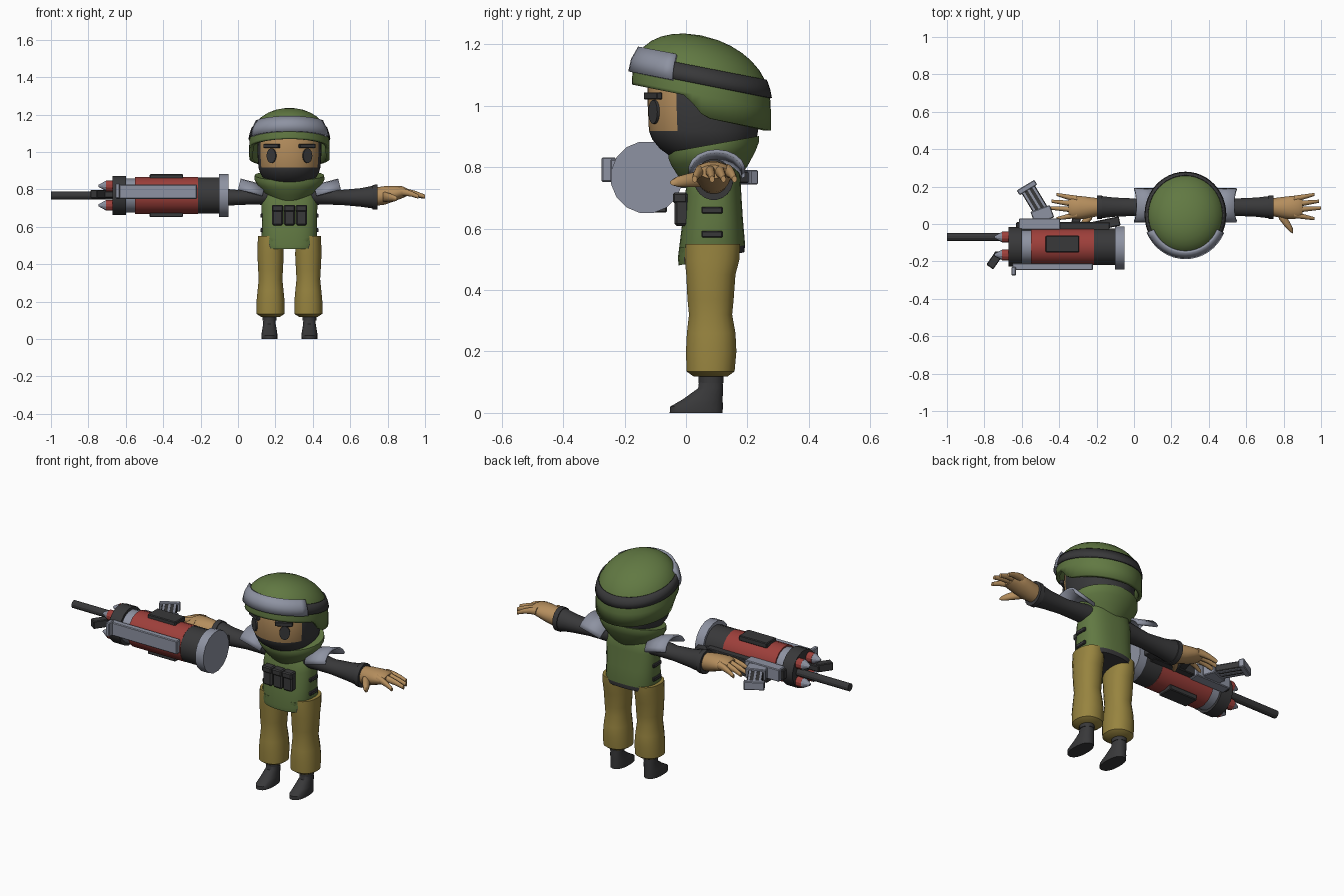
import bpy, bmesh
from math import sin, cos, pi, radians, copysign
from mathutils import Vector

if "Cube" in bpy.data.objects:
    bpy.data.objects.remove(bpy.data.objects["Cube"])

MID = 0.275          # body centre line on x
SIDES = (("left", 1), ("right", -1))


def material(name, color):
    m = bpy.data.materials.new(name)
    m.use_nodes = True
    m.diffuse_color = (*color, 1)
    m.node_tree.nodes["Principled BSDF"].inputs["Base Color"].default_value = (*color, 1)
    return m


green = material("olive green", (0.12, 0.19, 0.055))
dark = material("charcoal", (0.04, 0.04, 0.042))
skin = material("tan skin", (0.46, 0.27, 0.11))
khaki = material("khaki", (0.31, 0.23, 0.05))
red = material("dull red", (0.34, 0.05, 0.043))
grey = material("steel grey", (0.27, 0.29, 0.36))


def finish(name, bm, mats, rule=None, smooth=40, recalc=True):
    """Turn a bmesh into a shaded, coloured object."""
    bmesh.ops.remove_doubles(bm, verts=bm.verts, dist=0.0001)
    if recalc:
        bmesh.ops.recalc_face_normals(bm, faces=bm.faces)
    for f in bm.faces:
        f.smooth = smooth > 0
        if rule:
            f.material_index = rule(f.calc_center_median())
    mesh = bpy.data.meshes.new(name)
    bm.to_mesh(mesh)
    bm.free()
    if smooth:
        mesh.set_sharp_from_angle(angle=radians(smooth))
    for m in mats:
        mesh.materials.append(m)
    obj = bpy.data.objects.new(name, mesh)
    bpy.context.collection.objects.link(obj)
    return obj


def loft(name, rings, mats, axis="z", n=20, power=2.0, tilt=0.0, rule=None, smooth=40):
    """Skin superellipse rings (position, centre a, centre b, radius a, radius b)."""
    bm = bmesh.new()
    loops = []
    for p, a, b, ra, rb in rings:
        loop = []
        for k in range(n):
            t = 2 * pi * (k + 0.5) / n
            u = a + ra * copysign(abs(cos(t)) ** (2 / power), cos(t))
            v = b + rb * copysign(abs(sin(t)) ** (2 / power), sin(t))
            co = (u, v, p + tilt * (v - 0.09)) if axis == "z" else (p, u, v)
            loop.append(bm.verts.new(co))
        loops.append(loop)
    for lo, hi in zip(loops, loops[1:]):
        for k in range(n):
            j = (k + 1) % n
            bm.faces.new((lo[k], lo[j], hi[j], hi[k]))
    bm.faces.new(loops[0])
    bm.faces.new(loops[-1])
    return finish(name, bm, mats, rule, smooth)


def cylinder(name, x0, x1, y, z, r0, mat, r1=None, n=16):
    r1 = r0 if r1 is None else r1
    return loft(name, [(x0, y, z, r0, r0), (x1, y, z, r1, r1)], [mat], "x", n, smooth=25)


def box(name, loc, size, mat, turn=0.0, bevel=0.004):
    bm = bmesh.new()
    bmesh.ops.create_cube(bm, size=1)
    bmesh.ops.scale(bm, vec=size, verts=bm.verts)
    obj = finish(name, bm, [mat], smooth=0)
    obj.location = loc
    obj.rotation_euler.z = radians(turn)
    if bevel:
        mod = obj.modifiers.new("bevel", "BEVEL")
        mod.width, mod.segments = bevel, 1
    return obj


def sheet(name, nu, nv, point, mat, thick, offset):
    """Grid of point(u, v) given a thickness."""
    bm = bmesh.new()
    vs = [[bm.verts.new(point(i, j)) for j in range(nv)] for i in range(nu)]
    for i in range(nu - 1):
        for j in range(nv - 1):
            bm.faces.new((vs[i][j], vs[i][j + 1], vs[i + 1][j + 1], vs[i + 1][j]))
    obj = finish(name, bm, [mat], recalc=False)
    mod = obj.modifiers.new("thickness", "SOLIDIFY")
    mod.thickness, mod.offset = thick, offset
    return obj


# Helmet, band and goggles share one tilted dome
def dome(name, rows, half_angle, cols, mat, thick, offset):
    def point(i, j):
        a = radians(half_angle) * (2 * j / (cols - 1) - 1)
        w = rows[i]
        if w is None:     # rim: high brim in front, low over the neck
            y = 0.05 - 0.226 * cos(a)
            w = 1.02 - 0.06 * min(1, max(0, y / 0.06))
        r = max(0, 1 - max(0, (w - 1.02) / 0.205) ** 2.6) ** 0.5
        y = 0.05 - 0.226 * r * cos(a)
        return (MID + 0.215 * r * sin(a), y, w - 0.2 * (y - 0.07))
    return sheet(name, len(rows), cols, point, mat, thick, offset)


dome("helmet", [None, 1.03, 1.06, 1.09, 1.12, 1.15, 1.175, 1.195, 1.21, 1.22, 1.225],
     180, 49, green, 0.02, -1)
dome("helmet_band", [1.065, 1.09, 1.12], 180, 49, dark, 0.006, 1)
dome("goggles", [1.06, 1.1, 1.143], 66, 17, grey, 0.014, 1)

# Head: dark mask with an open face
loft("head", [(0.82, MID, 0.07, 0.1, 0.1), (0.86, MID, 0.065, 0.14, 0.15),
              (0.89, MID, 0.06, 0.158, 0.17), (0.918, MID, 0.057, 0.166, 0.178),
              (1.0, MID, 0.055, 0.172, 0.18), (1.06, MID, 0.055, 0.17, 0.18),
              (1.12, MID, 0.055, 0.16, 0.165)],
     [dark, skin], n=48, power=2.2,
     rule=lambda c: int(c.y < -0.035 and c.z > 0.918))
for side, s in SIDES:
    bm = bmesh.new()
    bmesh.ops.create_cone(bm, cap_ends=True, segments=20, radius1=1, radius2=1, depth=1)
    bmesh.ops.scale(bm, vec=(0.028, 0.039, 0.009), verts=bm.verts)
    eye = finish(side + "_eye", bm, [dark])
    eye.location = (MID + s * 0.096, -0.104, 0.98)
    eye.rotation_euler = (radians(90), 0, s * radians(31))
    box(side + "_eyebrow", (MID + s * 0.094, -0.108, 1.032), (0.092, 0.02, 0.022),
        dark, s * 28, 0.002)

# Collar and vest
loft("collar", [(0.75, MID, 0.09, 0.1, 0.085), (0.79, MID, 0.09, 0.145, 0.115),
                (0.83, MID, 0.09, 0.175, 0.138), (0.855, MID, 0.09, 0.188, 0.148),
                (0.875, MID, 0.09, 0.186, 0.148)], [green], n=32, tilt=0.18)
loft("vest", [(0.503, MID, 0.083, 0.142, 0.107), (0.526, MID, 0.083, 0.15, 0.11),
              (0.62, MID, 0.085, 0.147, 0.1), (0.72, MID, 0.087, 0.15, 0.092),
              (0.78, MID, 0.09, 0.14, 0.085), (0.81, MID, 0.09, 0.11, 0.07)],
     [green, dark], n=32, power=2.6, tilt=0.2,
     rule=lambda c: int(c.y > 0 and c.z < 0.518 + 0.2 * (c.y - 0.09)))
loft("front_flap", [(0.483, MID, 0.0, 0.07, 0.022), (0.5, MID, 0.0, 0.1, 0.026),
                    (0.54, MID, 0.0, 0.11, 0.022)], [green], n=20)
for k in (-1, 0, 1):
    x = MID + k * 0.064
    box("chest_pouch", (x, -0.014, 0.658), (0.058, 0.046, 0.1), dark, bevel=0.008)
    box("pouch_flap", (x, -0.019, 0.7), (0.061, 0.048, 0.035), dark, bevel=0.006)

for side, s in SIDES:
    for z in (0.66, 0.582):
        box(side + "_vest_strap", (MID + s * 0.148, 0.085, z), (0.016, 0.07, 0.022), dark)

    # Trousers and boots
    x = MID + s * 0.101
    loft(side + "_trouser_leg",
         [(0.118, x, 0.08, 0.05, 0.055), (0.135, x, 0.08, 0.076, 0.079),
          (0.2, x, 0.082, 0.076, 0.083), (0.26, x, 0.082, 0.07, 0.08),
          (0.32, x, 0.08, 0.064, 0.071), (0.37, x, 0.08, 0.067, 0.076),
          (0.45, x, 0.081, 0.071, 0.081), (0.5, x, 0.085, 0.07, 0.09),
          (0.55, x, 0.087, 0.068, 0.09)], [khaki], power=2.2)
    x = MID + s * 0.107
    loft(side + "_boot",
         [(0, x, 0.033, 0.043, 0.087), (0.02, x, 0.034, 0.044, 0.087),
          (0.045, x, 0.055, 0.04, 0.065), (0.08, x, 0.08, 0.034, 0.041),
          (0.13, x, 0.082, 0.032, 0.036)], [dark], power=2.3)
    loft(side + "_boot_cuff", [(0.098, x, 0.082, 0.037, 0.041),
                               (0.122, x, 0.082, 0.037, 0.041)], [dark])

    # Sleeve and cuff
    def along(rings):
        return [(MID + s * d, *rest) for d, *rest in rings]
    loft(side + "_sleeve", along([
        (0.08, 0.09, 0.77, 0.06, 0.055), (0.18, 0.09, 0.763, 0.053, 0.045),
        (0.27, 0.09, 0.757, 0.047, 0.04), (0.38, 0.09, 0.757, 0.052, 0.05),
        (0.45, 0.09, 0.759, 0.06, 0.062)]), [dark], "x")
    loft(side + "_cuff", along([
        (0.445, 0.09, 0.759, 0.064, 0.066), (0.472, 0.09, 0.76, 0.064, 0.067)]), [dark], "x")

    # Hand: palm, four fingers and a thumb
    loft(side + "_palm", along([
        (0.465, 0.09, 0.762, 0.048, 0.05), (0.51, 0.088, 0.768, 0.056, 0.05),
        (0.56, 0.088, 0.778, 0.062, 0.042), (0.605, 0.088, 0.785, 0.06, 0.032),
        (0.625, 0.088, 0.785, 0.045, 0.022)]), [skin], "x")
    for finger, y0, y1, tip in (("little", 0.133, 0.158, 0.69), ("ring", 0.105, 0.122, 0.715),
                                ("middle", 0.077, 0.085, 0.725), ("index", 0.05, 0.028, 0.69)):
        step = (tip - 0.58) / 3
        loft(f"{side}_{finger}_finger", along([
            (0.58 + step * k, y0 + (y1 - y0) * k / 3, 0.788 - 0.006 * k * k / 2,
             0.019 - 0.0035 * k, 0.023 - 0.004 * k) for k in range(4)]),
            [skin], "x", n=10, smooth=60)
    loft(side + "_thumb", along([
        (0.5, 0.06, 0.762, 0.035, 0.028), (0.535, 0.015, 0.757, 0.034, 0.023),
        (0.56, -0.018, 0.753, 0.026, 0.018), (0.575, -0.038, 0.75, 0.014, 0.01)]),
        [skin], "x", n=12, smooth=60)

    # Arched shoulder plate, rising outward
    def arch(i, j):
        a = radians(-80 + 20 * j)
        return (MID + s * (0.132 + 0.13 * i + 0.015 * (1 - cos(a))), 0.1 + 0.088 * sin(a),
                0.755 + 0.034 * i + 0.063 * cos(a))
    sheet(side + "_shoulder_plate", 2, 9, arch, grey, 0.012, 0)

# Launcher drum, along x
GY, GZ = -0.122, 0.767
cylinder("launcher_end_plate", -0.102, -0.05, GY - 0.006, GZ, 0.118, grey)
cylinder("launcher_rear_drum", -0.22, -0.1, GY, GZ, 0.099, dark)
cylinder("launcher_body", -0.55, -0.215, GY, GZ, 0.1, red)
cylinder("launcher_collar", -0.605, -0.545, GY, GZ, 0.092, grey)
cylinder("launcher_front_ring", -0.67, -0.6, GY, GZ, 0.107, dark)
for s in (1, -1):
    box("body_panel", (-0.383, GY + 0.015, GZ + s * 0.1), (0.178, 0.09, 0.03), dark)
    for y in (-0.07, -0.165):
        z = GZ + s * 0.052
        cylinder("rocket_body", -0.705, -0.66, y, z, 0.03, red, n=12)
        cylinder("rocket_nose", -0.745, -0.705, y, z, 0.006, grey, 0.029, n=12)
box("side_rail", (-0.435, -0.228, 0.788), (0.43, 0.036, 0.076), grey)
box("rail_foot", (-0.643, -0.252, 0.792), (0.024, 0.046, 0.08), grey)
box("front_sight", (-0.747, -0.195, 0.775), (0.045, 0.085, 0.045), dark, -35)
box("sight_mount", (-0.7, -0.165, 0.772), (0.09, 0.035, 0.035), dark)

# Rifle lying on its side behind the drum
cylinder("barrel", -1.0, -0.6, -0.07, GZ, 0.022, dark, n=12)
box("rifle_body", (-0.38, -0.02, GZ), (0.5, 0.06, 0.055), dark)
box("receiver", (-0.505, 0.0, GZ), (0.22, 0.06, 0.07), grey)
box("magazine_well", (-0.49, 0.05, GZ), (0.11, 0.07, 0.06), grey, 20)
box("rifle_grip", (-0.305, 0.035, GZ), (0.045, 0.09, 0.04), dark, -15)
box("rifle_stock", (-0.155, 0.0, GZ), (0.16, 0.05, 0.05), dark, 12)

# Slanted magazine with ribs and a base plate
base, lean = Vector((-0.49, 0.06, GZ)), Vector((-0.52, 0.854, 0))
box("magazine", base + lean * 0.08, (0.082, 0.15, 0.038), dark, 31)
box("magazine_base", base + lean * 0.158, (0.11, 0.03, 0.048), grey, 31)
for k in (-1, 0, 1):
    across = Vector((0.854, 0.52, 0)) * 0.03 * k
    box("magazine_rib", base + lean * 0.08 + across, (0.012, 0.14, 0.044), grey, 31, 0)
